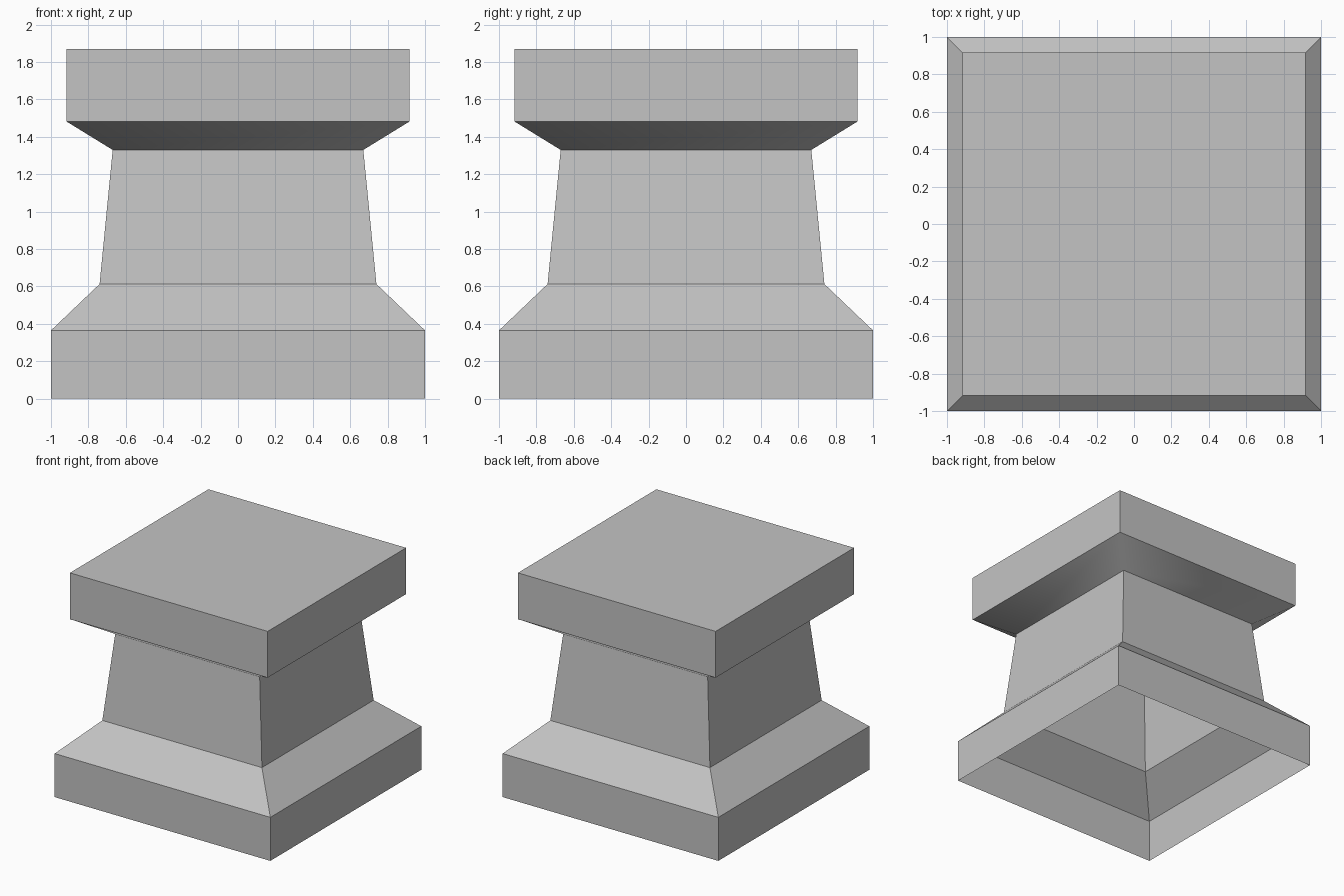
import bpy
import bmesh

cube = bpy.data.objects.get("Cube")
if cube:
    bpy.data.objects.remove(cube, do_unlink=True)

# Stone colour
stone = bpy.data.materials.new("grey_stone")
stone.use_nodes = True
grey = (0.55, 0.55, 0.55, 1)
stone.diffuse_color = grey
stone.node_tree.nodes["Principled BSDF"].inputs["Base Color"].default_value = grey

# Profile as (half width, height), from the open foot up to the cap
profile = [(1.0, 0.0), (1.0, 0.365), (0.74, 0.613),
           (0.67, 1.33), (0.917, 1.482), (0.917, 1.87)]
UNDERSIDE = 3  # band flaring out beneath the cap

bm = bmesh.new()
corners = [(-1, -1), (1, -1), (1, 1), (-1, 1)]
rings = [[bm.verts.new((sx * w, sy * w, z)) for sx, sy in corners]
         for w, z in profile]

# Square bands between neighbouring rings
for band, (low, high) in enumerate(zip(rings, rings[1:])):
    for i in range(4):
        j = (i + 1) % 4
        face = bm.faces.new((low[i], low[j], high[j], high[i]))
        face.smooth = band == UNDERSIDE

# Flat top of the cap; the foot stays open
bm.faces.new(rings[-1])

# Every edge is crisp except the softened corners beneath the cap
for edge in bm.edges:
    edge.smooth = all(f.smooth for f in edge.link_faces)

mesh = bpy.data.meshes.new("pedestal")
bm.to_mesh(mesh)
bm.free()
mesh.materials.append(stone)
pedestal = bpy.data.objects.new("pedestal", mesh)
bpy.context.collection.objects.link(pedestal)
